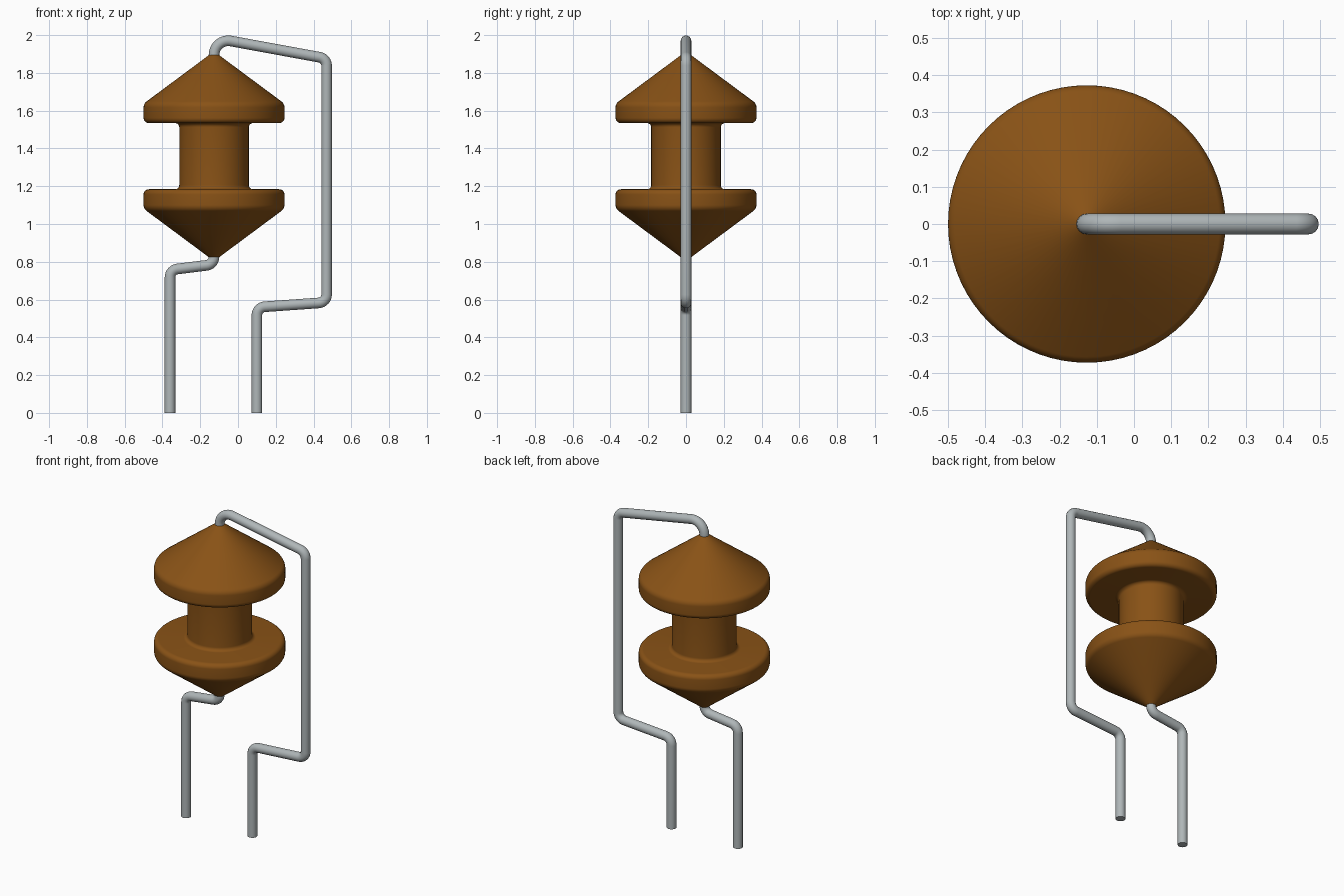
import bpy, bmesh, math
from mathutils import Vector

cube = bpy.data.objects.get("Cube")
if cube:
    bpy.data.objects.remove(cube, do_unlink=True)

AXIS_X = -0.127      # body axis
WIRE_R = 0.028
MID_Z = 1.359        # mirror height of the body


def material(name, rgb, roughness, metallic=0.0):
    m = bpy.data.materials.new(name)
    m.use_nodes = True
    m.diffuse_color = (*rgb, 1)
    bsdf = next(n for n in m.node_tree.nodes if n.type == 'BSDF_PRINCIPLED')
    bsdf.inputs["Base Color"].default_value = (*rgb, 1)
    bsdf.inputs["Roughness"].default_value = roughness
    bsdf.inputs["Metallic"].default_value = metallic
    return m


def rounded(corners, steps=8):
    """Round a polyline of (x, z, radius) corners with tangent arcs."""
    pts = [Vector(c[:2]) for c in corners]
    out = [pts[0]]
    for i in range(1, len(pts) - 1):
        p, r = pts[i], corners[i][2]
        a = (pts[i - 1] - p).normalized()
        b = (pts[i + 1] - p).normalized()
        if r == 0:
            out.append(p)
            continue
        half = a.angle(b) / 2
        centre = p + (a + b).normalized() * (r / math.sin(half))
        start = p + a * (r / math.tan(half)) - centre
        end = p + b * (r / math.tan(half)) - centre
        sweep = math.pi - 2 * half
        for k in range(steps + 1):
            t = k / steps
            v = (start * math.sin((1 - t) * sweep) + end * math.sin(t * sweep)) / math.sin(sweep)
            out.append(centre + v)
    out.append(pts[-1])
    return out


def finish(name, mesh, mat):
    mesh.materials.clear()
    mesh.materials.append(mat)
    ob = bpy.data.objects.new(name, mesh)
    bpy.context.collection.objects.link(ob)
    bpy.ops.object.select_all(action='DESELECT')
    ob.select_set(True)
    bpy.context.view_layer.objects.active = ob
    bpy.ops.object.shade_smooth_by_angle(angle=math.radians(30))
    return ob


def lathe(name, profile, mat, segments=72):
    bm = bmesh.new()
    verts = [bm.verts.new((p.x, 0, p.y)) for p in profile]
    edges = [bm.edges.new(pair) for pair in zip(verts, verts[1:])]
    bmesh.ops.spin(bm, geom=verts + edges, cent=(0, 0, 0), axis=(0, 0, 1),
                   angle=2 * math.pi, steps=segments)
    bmesh.ops.remove_doubles(bm, verts=bm.verts, dist=1e-5)
    bmesh.ops.recalc_face_normals(bm, faces=bm.faces)
    mesh = bpy.data.meshes.new(name)
    bm.to_mesh(mesh)
    bm.free()
    ob = finish(name, mesh, mat)
    ob.location.x = AXIS_X
    return ob


def wire(name, corners, mat):
    path = rounded(corners)
    curve = bpy.data.curves.new(name + "_path", 'CURVE')
    curve.dimensions = '3D'
    curve.bevel_depth = WIRE_R
    curve.bevel_resolution = 6
    curve.use_fill_caps = True
    spline = curve.splines.new('POLY')
    spline.points.add(len(path) - 1)
    for point, p in zip(spline.points, path):
        point.co = (p.x, 0, p.y, 1)
    temp = bpy.data.objects.new(name + "_path", curve)
    bpy.context.collection.objects.link(temp)
    graph = bpy.context.evaluated_depsgraph_get()
    mesh = bpy.data.meshes.new_from_object(temp.evaluated_get(graph))
    bpy.data.objects.remove(temp, do_unlink=True)
    return finish(name, mesh, mat)


brown = material("brown_body", (0.25, 0.085, 0.008), 0.5)
metal = material("grey_metal", (0.43, 0.47, 0.48), 0.4)

# Spool-shaped body: upper half profile, mirrored to the lower half
upper = [(0.0, 1.894, 0), (0.027, 1.894, 0), (0.373, 1.637, 0.04),
         (0.373, 1.534, 0.028), (0.184, 1.534, 0.022)]
lower = [(x, 2 * MID_Z - z, r) for x, z, r in reversed(upper)]
lathe("spool_body", rounded(upper + lower), brown)

# Long lead: out of the top, over the side and down
wire("long_lead", [(AXIS_X, 1.85, 0), (AXIS_X, 1.985, 0.075), (0.469, 1.876, 0.045),
                   (0.469, 0.585, 0.045), (0.10, 0.559, 0.045), (0.10, 0, 0)], metal)

# Short lead: out of the bottom and down
wire("short_lead", [(AXIS_X, 0.87, 0), (AXIS_X, 0.786, 0.045),
                    (-0.36, 0.757, 0.045), (-0.36, 0, 0)], metal)
